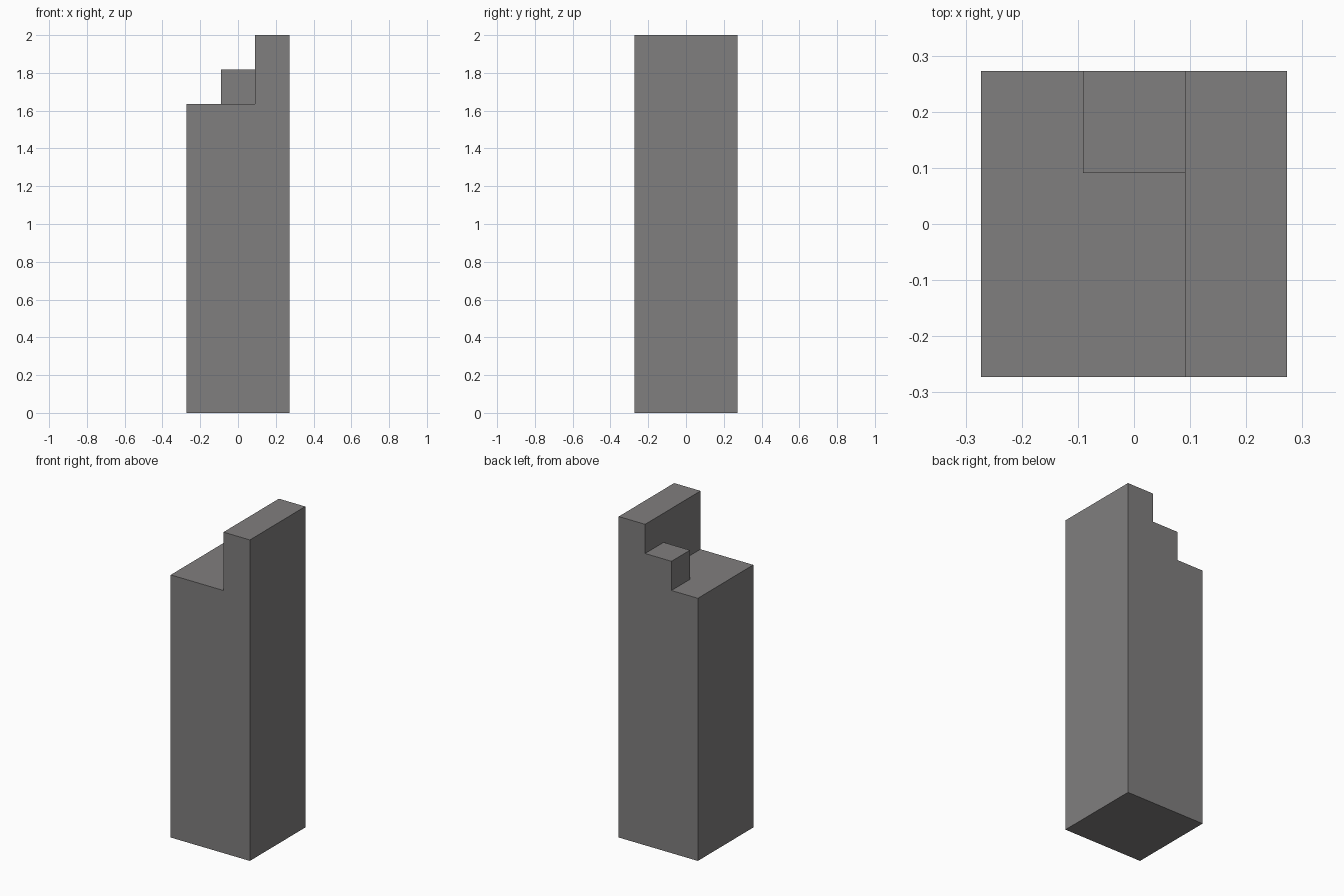
import bpy
import bmesh
from mathutils import Vector

cube = bpy.data.objects.get("Cube")
if cube:
    bpy.data.objects.remove(cube, do_unlink=True)

UNIT = 2 / 11                  # the whole block is 3 x 3 x 11 units
HALF = 1.5 * UNIT
LEVELS = [0, 9, 10, 11]        # base top, step top, wall top


def is_solid(i, j, k):
    """Base fills the bottom, wall runs along +x, step sits at the back."""
    if not (0 <= i < 3 and 0 <= j < 3 and 0 <= k < 3):
        return False
    base = k == 0
    wall = i == 2
    step = (i, j, k) == (1, 2, 1)
    return base or wall or step


def corner(cell):
    i, j, k = cell
    return Vector((i * UNIT - HALF, j * UNIT - HALF, LEVELS[k] * UNIT))


def add_skin(bm, cell):
    """Add only the faces of a block that are open to the air."""
    for axis in range(3):
        u, v = (axis + 1) % 3, (axis + 2) % 3
        for side in (0, 1):
            neighbour = list(cell)
            neighbour[axis] += 2 * side - 1
            if is_solid(*neighbour):
                continue
            ring = []
            for du, dv in ((0, 0), (1, 0), (1, 1), (0, 1)):
                point = list(cell)
                point[axis] += side
                point[u] += du
                point[v] += dv
                ring.append(bm.verts.new(corner(point)))
            bm.faces.new(ring if side else ring[::-1])


# Stepped pillar as one closed shell
bm = bmesh.new()
for i in range(3):
    for j in range(3):
        for k in range(3):
            if is_solid(i, j, k):
                add_skin(bm, (i, j, k))
bmesh.ops.remove_doubles(bm, verts=bm.verts[:], dist=0.001)

# Merge the coplanar pieces into clean flat faces
bmesh.ops.dissolve_limit(bm, angle_limit=0.01, verts=bm.verts[:], edges=bm.edges[:])
bmesh.ops.recalc_face_normals(bm, faces=bm.faces[:])

mesh = bpy.data.meshes.new("stepped_pillar")
bm.to_mesh(mesh)
bm.free()
pillar = bpy.data.objects.new("stepped_pillar", mesh)
bpy.context.collection.objects.link(pillar)

# Plain grey stone
grey = bpy.data.materials.new("stone_grey")
grey.use_nodes = True
colour = (0.216, 0.209, 0.209, 1)
grey.diffuse_color = colour
grey.node_tree.nodes["Principled BSDF"].inputs["Base Color"].default_value = colour
mesh.materials.append(grey)
